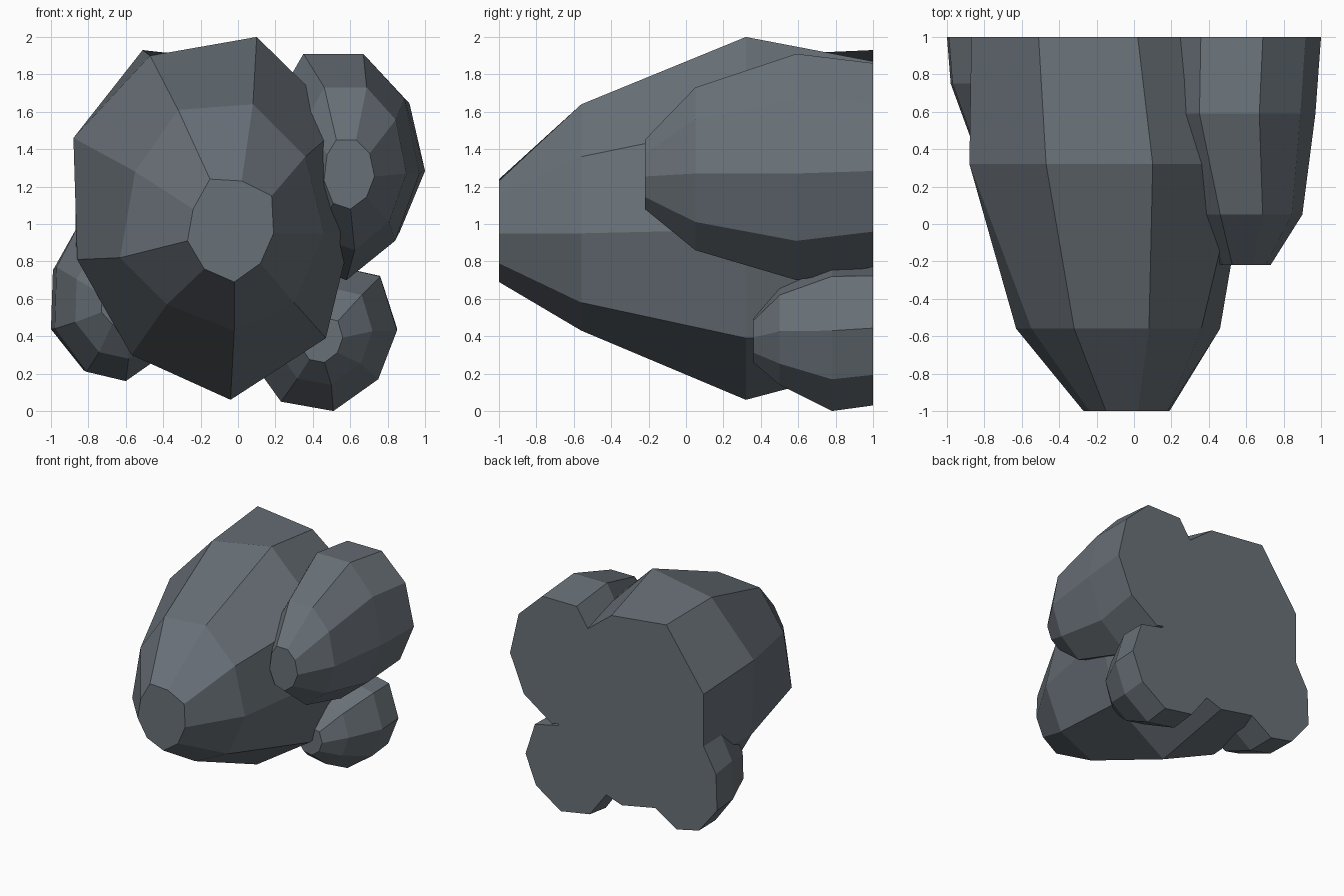
import bpy
import bmesh

default_cube = bpy.data.objects.get("Cube")
if default_cube:
    bpy.data.objects.remove(default_cube, do_unlink=True)

# Single slate colour shared by every boulder
slate = bpy.data.materials.new("slate_grey")
slate.use_nodes = True
slate_colour = (.14, .164, .187, 1)
slate.diffuse_color = slate_colour
slate.node_tree.nodes["Principled BSDF"].inputs["Base Color"].default_value = slate_colour


def fit_outline(outline, left, right, bottom, top):
    """Stretch an outline of (x, z) points so that it fills the given box."""
    xs = [x for x, z in outline]
    zs = [z for x, z in outline]
    scale_x = (right - left) / (max(xs) - min(xs))
    scale_z = (top - bottom) / (max(zs) - min(zs))
    return [(left + (x - min(xs)) * scale_x, bottom + (z - min(zs)) * scale_z)
            for x, z in outline]


def loft_boulder(name, sections):
    """Join (depth, outline) sections from front to back into a faceted solid."""
    bm = bmesh.new()
    rings = [[bm.verts.new((x, depth, z)) for x, z in outline]
             for depth, outline in sections]
    bm.faces.new(rings[0])
    bm.faces.new(list(reversed(rings[-1])))
    for front, back in zip(rings, rings[1:]):
        count = len(front)
        for i in range(count):
            j = (i + 1) % count
            bm.faces.new((front[i], front[j], back[j], back[i]))
    bmesh.ops.recalc_face_normals(bm, faces=bm.faces[:])
    mesh = bpy.data.meshes.new(name)
    bm.to_mesh(mesh)
    bm.free()
    mesh.materials.append(slate)
    boulder = bpy.data.objects.new(name, mesh)
    bpy.context.collection.objects.link(boulder)
    return boulder


def loft_scaled_boulder(name, outline, boxes):
    """Loft one outline fitted to a box (left, right, bottom, top) at each depth."""
    sections = [(depth, fit_outline(outline, *box)) for depth, *box in boxes]
    return loft_boulder(name, sections)


# Main boulder: blunt nose swelling to a wide shoulder, cut flat at the back
nose = [(-.15, 1.24), (.02, 1.23), (.18, 1.15), (.19, .95), (.12, .79),
        (-.02, .69), (-.18, .76), (-.27, .91), (-.24, 1.08)]
cheek = [(-.32, 1.61), (.08, 1.64), (.36, 1.36), (.46, .95), (.3, .58),
         (-.02, .43), (-.38, .57), (-.63, .82), (-.55, 1.28)]
shoulder = [(-.47, 1.9), (.1, 2), (.57, 1.54), (.61, .97), (.47, .39),
            (-.04, .06), (-.57, .3), (-.86, .81), (-.88, 1.46)]
rear = [(-.51, 1.93), (.02, 1.87), (.5, 1.5), (.6, .97), (.4, .4),
        (-.08, .24), (-.55, .33), (-.87, .84), (-.87, 1.42)]
loft_boulder("main_boulder",
             [(-1, nose), (-.56, cheek), (.32, shoulder), (1, rear)])

# Upper boulder on the left side
upper_outline = [(.35, 1.91), (.67, 1.91), (.89, 1.67), (.97, 1.27), (.84, .91),
                 (.58, .7), (.3, .8), (.15, 1.2), (.2, 1.65)]
loft_scaled_boulder("upper_left_boulder", upper_outline, [
    (-.22, .46, .73, 1.08, 1.45),
    (.05, .32, .9, .86, 1.73),
    (.59, .15, .97, .7, 1.91),
    (1, .15, 1, .77, 1.86),
])

# Lower boulder on the left side
lower_outline = [(.5, .78), (.76, .72), (.85, .43), (.75, .17), (.51, 0),
                 (.23, .05), (.05, .3), (.15, .6)]
loft_scaled_boulder("lower_left_boulder", lower_outline, [
    (.36, .33, .56, .26, .5),
    (.5, .2, .72, .14, .66),
    (.78, .05, .85, 0, .78),
    (1, .05, .85, .03, .78),
])

# Small boulder on the right side
small_outline = [(-.6, 1.05), (-.4, .9), (-.3, .6), (-.4, .3), (-.6, .16),
                 (-.81, .21), (-.98, .44), (-.97, .77), (-.85, 1)]
loft_scaled_boulder("right_boulder", small_outline, [
    (.32, -.73, -.5, .45, .7),
    (.45, -.87, -.36, .28, .9),
    (.75, -.98, -.3, .16, 1.05),
    (1, -1, -.3, .17, 1.02),
])
